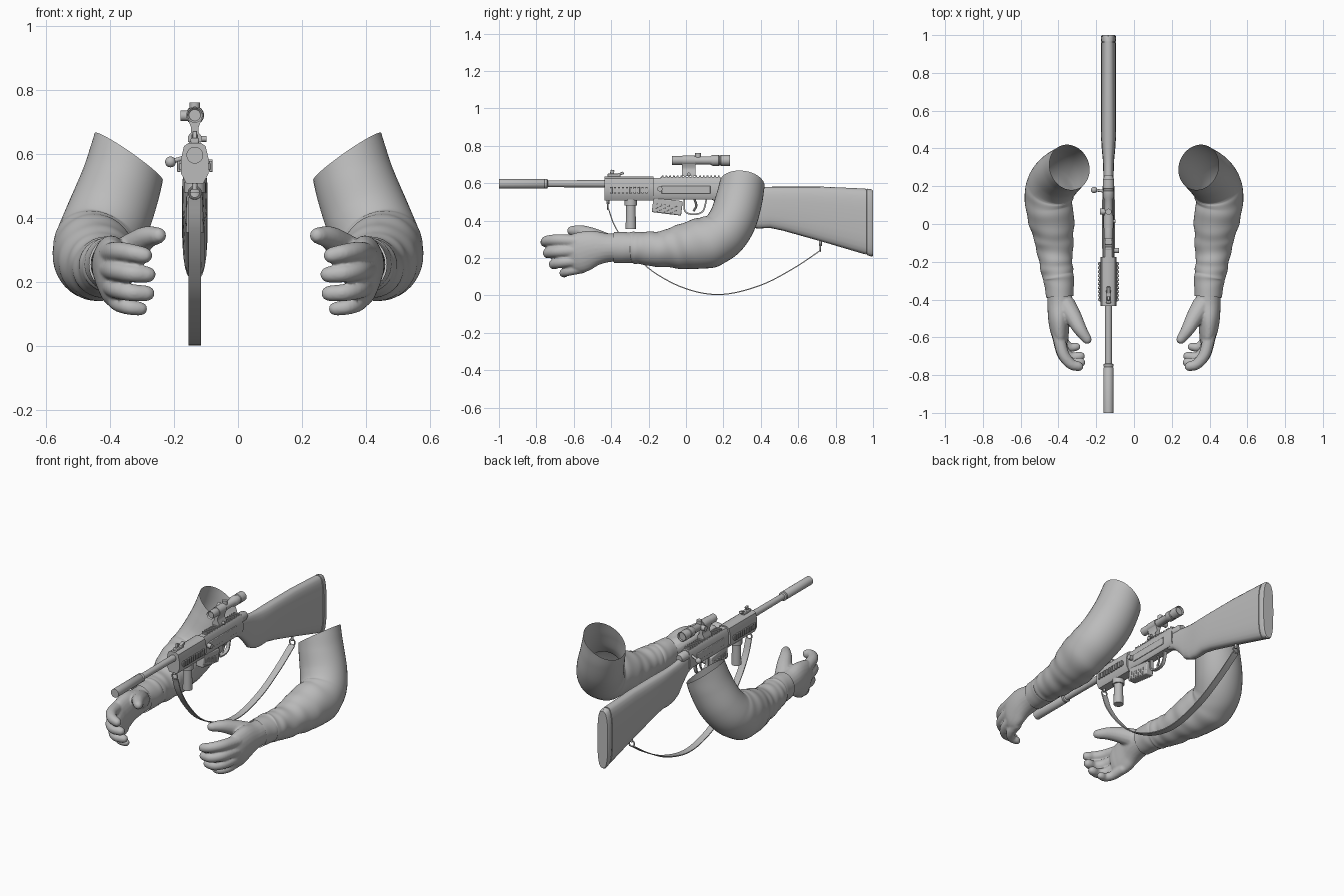
import bpy, bmesh, math
from mathutils import Vector, Matrix

cube = bpy.data.objects.get("Cube")
if cube:
    bpy.data.objects.remove(cube, do_unlink=True)

grey = bpy.data.materials.new("neutral_grey")
grey.use_nodes = True
grey.diffuse_color = (0.5, 0.5, 0.5, 1)
grey.node_tree.nodes["Principled BSDF"].inputs["Base Color"].default_value = (0.5, 0.5, 0.5, 1)

X0 = -0.135  # centre plane of the rifle
X, Z = Vector((1, 0, 0)), Vector((0, 0, 1))
parts = []


def finish(name, bm):
    bmesh.ops.recalc_face_normals(bm, faces=bm.faces)
    mesh = bpy.data.meshes.new(name)
    bm.to_mesh(mesh)
    bm.free()
    obj = bpy.data.objects.new(name, mesh)
    bpy.context.scene.collection.objects.link(obj)
    mesh.materials.append(grey)
    parts.append(obj)
    return obj


def add_loft(bm, rings, capped=True):
    loops = [[bm.verts.new(p) for p in ring] for ring in rings]
    for a, b in zip(loops, loops[1:]):
        for i in range(len(a)):
            j = (i + 1) % len(a)
            bm.faces.new((a[i], a[j], b[j], b[i]))
    if capped:
        bm.faces.new(loops[0])
        bm.faces.new(loops[-1])


def loft(name, rings):
    bm = bmesh.new()
    add_loft(bm, rings)
    return finish(name, bm)


def smooth_path(points, steps):
    # Catmull-Rom interpolation of positions and radii together
    pts = [Vector(p) for p in points]
    pts = [2 * pts[0] - pts[1]] + pts + [2 * pts[-1] - pts[-2]]
    out = []
    for a, b, c, d in zip(pts, pts[1:], pts[2:], pts[3:]):
        for k in range(steps):
            t = k / steps
            out.append(0.5 * (2 * b + (c - a) * t + (2 * a - 5 * b + 4 * c - d) * t ** 2
                              + (3 * b - a - 3 * c + d) * t ** 3))
    return out + [pts[-2]]


def tube_rings(points, n=16, steps=6, ref=X, fold=None, rounded=False, phase=0.0):
    # each point holds x, y, z and the two radii
    s = smooth_path(points, steps)
    pos = [Vector(p[:3]) for p in s]
    rings = []

    def ring(c, t, ra, rb, k):
        u = (ref - t * t.dot(ref)).normalized()
        v = t.cross(u)
        out = []
        for i in range(n):
            ang = 2 * math.pi * i / n + phase
            f = fold(k, ang) if fold else 1
            out.append(c + (u * math.cos(ang) * ra + v * math.sin(ang) * rb) * f)
        return out

    for i, p in enumerate(s):
        t = (pos[min(i + 1, len(s) - 1)] - pos[max(i - 1, 0)]).normalized()
        k = i / (len(s) - 1)
        caps = [(0, 1)]
        if rounded and i == 0:
            caps = [(-0.95, 0.3), (-0.65, 0.75), (0, 1)]
        if rounded and i == len(s) - 1:
            caps = [(0, 1), (0.65, 0.75), (0.95, 0.3)]
        for shift, size in caps:
            rings.append(ring(pos[i] + t * shift * min(p[3], p[4]), t, p[3] * size, p[4] * size, k))
    return rings


def lathe(name, profile, z, n=24, x=X0):
    # profile of (y, radius) turned about a line running front to back
    return loft(name, [[(x + r * math.cos(2 * math.pi * i / n), y, z + r * math.sin(2 * math.pi * i / n))
                        for i in range(n)] for y, r in profile])


def cylinder(name, p, q, r, r2=None, n=16):
    p, q = Vector(p), Vector(q)
    d = q - p
    bm = bmesh.new()
    mat = Matrix.Translation((p + q) / 2) @ d.to_track_quat('Z', 'Y').to_matrix().to_4x4()
    bmesh.ops.create_cone(bm, cap_ends=True, segments=n, radius1=r, radius2=r2 or r,
                          depth=d.length, matrix=mat)
    return finish(name, bm)


def box(name, centre, size, tilt=0, bevel=0.004, repeat=None):
    bm = bmesh.new()
    bmesh.ops.create_cube(bm, size=1, matrix=Matrix.Diagonal((*size, 1)))
    obj = finish(name, bm)
    obj.location = centre
    obj.rotation_euler.x = math.radians(tilt)
    mod = obj.modifiers.new("bevel", 'BEVEL')
    mod.width = bevel
    mod.segments = 2
    if repeat:
        arr = obj.modifiers.new("repeat", 'ARRAY')
        arr.count = repeat[0]
        arr.use_relative_offset = False
        arr.use_constant_offset = True
        arr.constant_offset_displace = (0, repeat[1], 0)
    return obj


def prism(name, half, y0, y1):
    # half profile of (x, z), mirrored and run along the rifle
    outline = [(X0 + x, z) for x, z in half] + [(X0 - x, z) for x, z in reversed(half)]
    return loft(name, [[(x, y, z) for x, z in outline] for y in (y0, y1)])


def stock_rings(sections, n=24):
    rings = []
    for y, top, bottom, w in sections:
        ring = []
        for i in range(n):
            a = 2 * math.pi * i / n
            c, s = math.cos(a), math.sin(a)
            ring.append((X0 + w * math.copysign(abs(c) ** 0.7, c), y,
                         (top + bottom) / 2 + (top - bottom) / 2 * math.copysign(abs(s) ** 0.7, s)))
        rings.append(ring)
    return rings


# Sleeves: one bent tube with slanting cloth folds, cut open at a slant at the shoulder
def cloth(k, a):
    amount = 0.02 * max(0, math.sin(math.pi * min(1, max(0, (k - 0.35) / 0.65)))) ** 0.6
    return 1 + amount * (math.sin(50 * k + 2.2 * math.sin(a)) + 0.7 * math.sin(83 * k + 2.5 * math.cos(a + 1)))


arm = [(.318, .325, .70, .115, .118), (.343, .302, .60, .12, .12), (.366, .283, .51, .127, .125),
       (.404, .25, .405, .133, .128), (.44, .195, .325, .131, .131), (.452, .115, .285, .126, .138),
       (.434, 0, .265, .118, .125), (.422, -.1, .25, .101, .102), (.414, -.2, .25, .088, .09),
       (.404, -.265, .255, .083, .085), (.398, -.30, .256, .08, .083), (.393, -.385, .256, .072, .082)]
bm = bmesh.new()
add_loft(bm, tube_rings(arm, 40, 12, fold=cloth), capped=False)
bmesh.ops.bisect_plane(bm, geom=bm.verts[:] + bm.edges[:] + bm.faces[:], plane_co=(.343, .30, .594),
                       plane_no=(-.57, .12, .81), clear_outer=True)
sleeves = finish("sleeves", bm)

# Hands: palm, fingers and thumb fused into one skin
bm = bmesh.new()
palm = [(.395, -.33, .256, .066, .074), (.393, -.42, .255, .066, .078), (.397, -.50, .25, .058, .098),
        (.393, -.565, .23, .05, .108), (.385, -.605, .22, .04, .10)]
add_loft(bm, tube_rings(palm, 24, rounded=True))
digits = [
    ([(.402, -.58, .29), (.376, -.685, .296), (.335, -.74, .292), (.293, -.754, .284)], .034, .026),
    ([(.402, -.59, .24), (.376, -.69, .235), (.332, -.735, .228), (.283, -.733, .224)], .034, .026),
    ([(.397, -.58, .187), (.375, -.665, .177), (.335, -.705, .168), (.285, -.70, .165)], .032, .025),
    ([(.385, -.55, .147), (.37, -.62, .132), (.34, -.652, .122), (.305, -.65, .117)], .028, .022),
    ([(.362, -.43, .28), (.32, -.495, .315), (.285, -.558, .34), (.249, -.61, .346)], .055, .026)]
for path, r0, r1 in digits:
    radii = [r0 + (r1 - r0) * i / 3 for i in range(4)]
    add_loft(bm, tube_rings([(*p, r, r) for p, r in zip(path, radii)], 14, ref=Z, rounded=True))
hands = finish("hands", bm)
skin = hands.modifiers.new("fuse", 'REMESH')
skin.mode = 'VOXEL'
skin.voxel_size = 0.006
skin.use_smooth_shade = True
relax = hands.modifiers.new("relax", 'SMOOTH')
relax.iterations = 4
for obj in (sleeves, hands):
    obj.modifiers.new("mirror", 'MIRROR')

# Barrel and muzzle tube
lathe("barrel", [(-1, .014), (-1, .026), (-.76, .026), (-.757, .024), (-.752, .026), (-.742, .026),
                 (-.738, .018), (-.4, .02)], .597)
# Handguard, receiver and their rails
prism("handguard", [(.02, .635), (.034, .625), (.043, .585), (.043, .54), (.026, .508)], -.435, -.175)
prism("receiver", [(.018, .628), (.028, .612), (.032, .56), (.03, .525), (.022, .512)], -.18, .2)
lathe("receiver_tail", [(.1, .028), (.24, .028), (.26, .02)], .598)
box("top_rail", (X0, .025, .628), (.034, .32, .012), bevel=.002)
box("top_rail_teeth", (X0, -.125, .636), (.036, .01, .008), bevel=.001, repeat=(16, .02))
for side, word in ((-1, "right"), (1, "left")):
    box(word + "_side_rail", (X0 + side * .044, -.305, .562), (.01, .21, .02), bevel=.002)
    box(word + "_rail_teeth", (X0 + side * .05, -.4, .562), (.01, .012, .034), bevel=.001, repeat=(10, .021))
    box(word + "_receiver_plate", (X0 + side * .031, 0, .565), (.008, .26, .045), bevel=.003)
box("front_sight_base", (X0, -.385, .642), (.026, .07, .018))
box("front_sight_post", (X0, -.395, .658), (.014, .02, .026), tilt=-12, bevel=.002)
box("rear_sight", (X0, -.35, .65), (.02, .035, .014), tilt=20, bevel=.002)
cylinder("side_knob", (X0, -.14, .57), (X0 + .056, -.14, .57), .014)

# Fore grip, magazine and trigger
cylinder("fore_grip", (X0, -.295, .355), (X0, -.295, .515), .028, .024)
cylinder("fore_grip_collar", (X0, -.295, .48), (X0, -.295, .512), .033)
box("magazine", (X0, -.1, .475), (.05, .158, .078), tilt=-7, bevel=.006)
box("magazine_ribs", (X0, -.155, .468), (.055, .008, .045), tilt=-7, bevel=.001, repeat=(6, .02))
guard = [(-.01, .515), (-.005, .45), (.04, .434), (.09, .45), (.11, .515)]
loft("trigger_guard", tube_rings([(X0, y, z, .014, .006) for y, z in guard], 4, phase=math.pi / 4))
trigger = [(.045, .515), (.055, .48), (.04, .45)]
loft("trigger", tube_rings([(X0, y, z, .006, .006) for y, z in trigger], 8))

# Bolt handle
cylinder("bolt_handle", (X0, .17, .6), (-.205, .18, .578), .007)
bm = bmesh.new()
bmesh.ops.create_uvsphere(bm, u_segments=16, v_segments=10, radius=.017,
                          matrix=Matrix.Translation((-.211, .18, .576)))
finish("bolt_knob", bm)

# Scope on a single waisted mount, with turrets
lathe("scope", [(-.068, .018), (-.076, .024), (-.02, .024), (-.01, .022), (.13, .022), (.142, .029), (.175, .029),
                (.178, .026), (.184, .026), (.187, .029), (.235, .029), (.235, .025), (.225, .023)], .722)
cylinder("top_turret", (X0, .065, .725), (X0, .065, .762), .016)
cylinder("side_turret", (X0, .065, .72), (X0 - .045, .065, .72), .016)
lathe("scope_clamp", [(-.02, .02), (-.02, .027), (.048, .027), (.048, .02)], .722)
prism("scope_mount", [(.02, .705), (.012, .685), (.012, .668), (.022, .655), (.022, .638)], -.022, .05)
cylinder("mount_screw", (X0, .015, .648), (X0 + .036, .015, .648), .009)

# Stock and butt pad
loft("stock", stock_rings([
    (.13, .603, .515, .026), (.2, .6, .485, .026), (.25, .594, .435, .027), (.29, .588, .385, .028),
    (.34, .583, .362, .03), (.39, .581, .358, .035), (.45, .581, .361, .039), (.52, .582, .346, .04),
    (.72, .582, .29, .04), (.96, .571, .219, .04)]))
loft("butt_pad", stock_rings([(.955, .566, .225, .036), (.966, .566, .222, .036), (.967, .571, .216, .04),
                              (.994, .567, .207, .039), (1, .56, .212, .035)]))

# Sling strap with its swivels
strap = [(-.415, .465), (-.38, .37), (-.3, .25), (-.18, .13), (0, .036), (.19, .005), (.4, .055),
         (.58, .148), (.715, .238)]
loft("sling", tube_rings([(X0, y, z, .028, .004) for y, z in strap], 4, 6, phase=math.pi / 4))
for y, z, stud in ((-.418, .48, .515), (.718, .255, .3)):
    bpy.ops.mesh.primitive_torus_add(major_radius=.018, minor_radius=.004, major_segments=20, minor_segments=8,
                                     location=(X0, y, z), rotation=(math.pi / 2, 0, 0))
    swivel = bpy.context.object
    swivel.name = "sling_swivel"
    swivel.data.materials.append(grey)
    parts.append(swivel)
    cylinder("sling_stud", (X0, y, z + .01), (X0, y, stud), .008)

# Smooth shading with sharp edges kept
bpy.ops.object.select_all(action='DESELECT')
for obj in parts:
    obj.select_set(True)
bpy.context.view_layer.objects.active = sleeves
bpy.ops.object.shade_smooth_by_angle(angle=math.radians(40))
